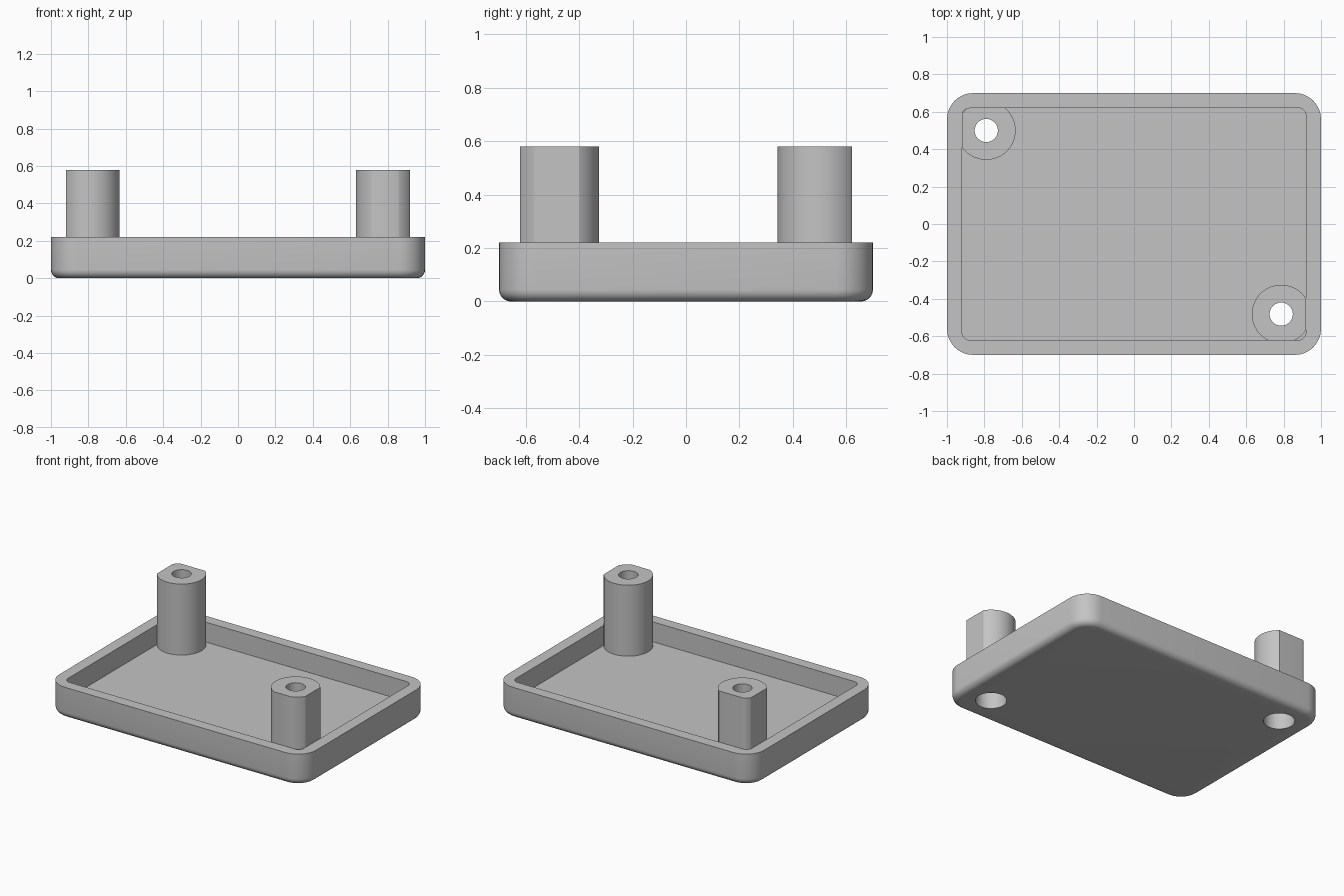
import bpy, bmesh, math

cube = bpy.data.objects.get("Cube")
if cube:
    bpy.data.objects.remove(cube, do_unlink=True)

mat = bpy.data.materials.new("light grey")
mat.use_nodes = True
grey = (0.55, 0.55, 0.55, 1)
mat.diffuse_color = grey
mat.node_tree.nodes["Principled BSDF"].inputs["Base Color"].default_value = grey

HEIGHT, FLOOR, POST_TOP = 0.22, 0.08, 0.58
CORNER, FILLET = 0.14, 0.045
CAVITY = (0.92, 0.622, 0.045)     # half width, half depth, corner radius
POSTS = {"back_right_post": (-0.79, 0.50), "front_left_post": (0.787, -0.482)}


def rounded_rect(hx, hy, r, z, steps=8):
    pts = []
    for i, (sx, sy) in enumerate([(1, 1), (-1, 1), (-1, -1), (1, -1)]):
        for k in range(steps + 1):
            a = math.pi / 2 * (i + k / steps)
            pts.append((sx * (hx - r) + r * math.cos(a),
                        sy * (hy - r) + r * math.sin(a), z))
    return pts


def circle(cx, cy, r, z, n=64):
    return [(cx + r * math.cos(math.tau * i / n),
             cy + r * math.sin(math.tau * i / n), z) for i in range(n)]


def loft(name, rings):
    """Skin matching rings into a closed solid."""
    bm = bmesh.new()
    loops = [[bm.verts.new(p) for p in ring] for ring in rings]
    n = len(loops[0])
    for a, b in zip(loops, loops[1:]):
        for i in range(n):
            j = (i + 1) % n
            bm.faces.new((a[i], a[j], b[j], b[i]))
    bm.faces.new(loops[0][::-1])
    bm.faces.new(loops[-1])
    bmesh.ops.recalc_face_normals(bm, faces=bm.faces)
    mesh = bpy.data.meshes.new(name)
    bm.to_mesh(mesh)
    bm.free()
    mesh.materials.append(mat)
    obj = bpy.data.objects.new(name, mesh)
    bpy.context.collection.objects.link(obj)
    return obj


def activate(obj):
    bpy.ops.object.select_all(action='DESELECT')
    obj.select_set(True)
    bpy.context.view_layer.objects.active = obj


def boolean(obj, other, operation):
    mod = obj.modifiers.new("cut", 'BOOLEAN')
    mod.object, mod.operation, mod.solver = other, operation, 'EXACT'
    activate(obj)
    bpy.ops.object.modifier_apply(modifier=mod.name)


# Tray: filleted underside, outer wall, rim, cavity wall and floor
rings = []
for k in range(7):
    a = math.pi / 2 * k / 6
    d = FILLET * (1 - math.sin(a))
    rings.append(rounded_rect(1 - d, 0.7 - d, CORNER - d, FILLET * (1 - math.cos(a))))
rings += [rounded_rect(1, 0.7, CORNER, HEIGHT),
          rounded_rect(*CAVITY, HEIGHT), rounded_rect(*CAVITY, FLOOR)]
tray = loft("tray", rings)
parts = [tray]

# Posts: cylinders trimmed to the cavity outline, with stepped screw holes
trim = loft("post_trim", [rounded_rect(*CAVITY, -1), rounded_rect(*CAVITY, 1)])
for name, (x, y) in POSTS.items():
    post = loft(name, [circle(x, y, 0.157, FLOOR - 0.002),
                       circle(x, y, 0.157, POST_TOP)])
    hole = loft("screw_hole", [circle(x, y, 0.1, -0.1), circle(x, y, 0.1, 0.2),
                               circle(x, y, 0.062, 0.2), circle(x, y, 0.062, 0.7)])
    boolean(post, trim, 'INTERSECT')
    boolean(post, hole, 'DIFFERENCE')
    boolean(tray, hole, 'DIFFERENCE')
    bpy.data.objects.remove(hole, do_unlink=True)
    parts.append(post)
bpy.data.objects.remove(trim, do_unlink=True)

for part in parts:
    activate(part)
    bpy.ops.object.shade_smooth_by_angle(angle=math.radians(30))
